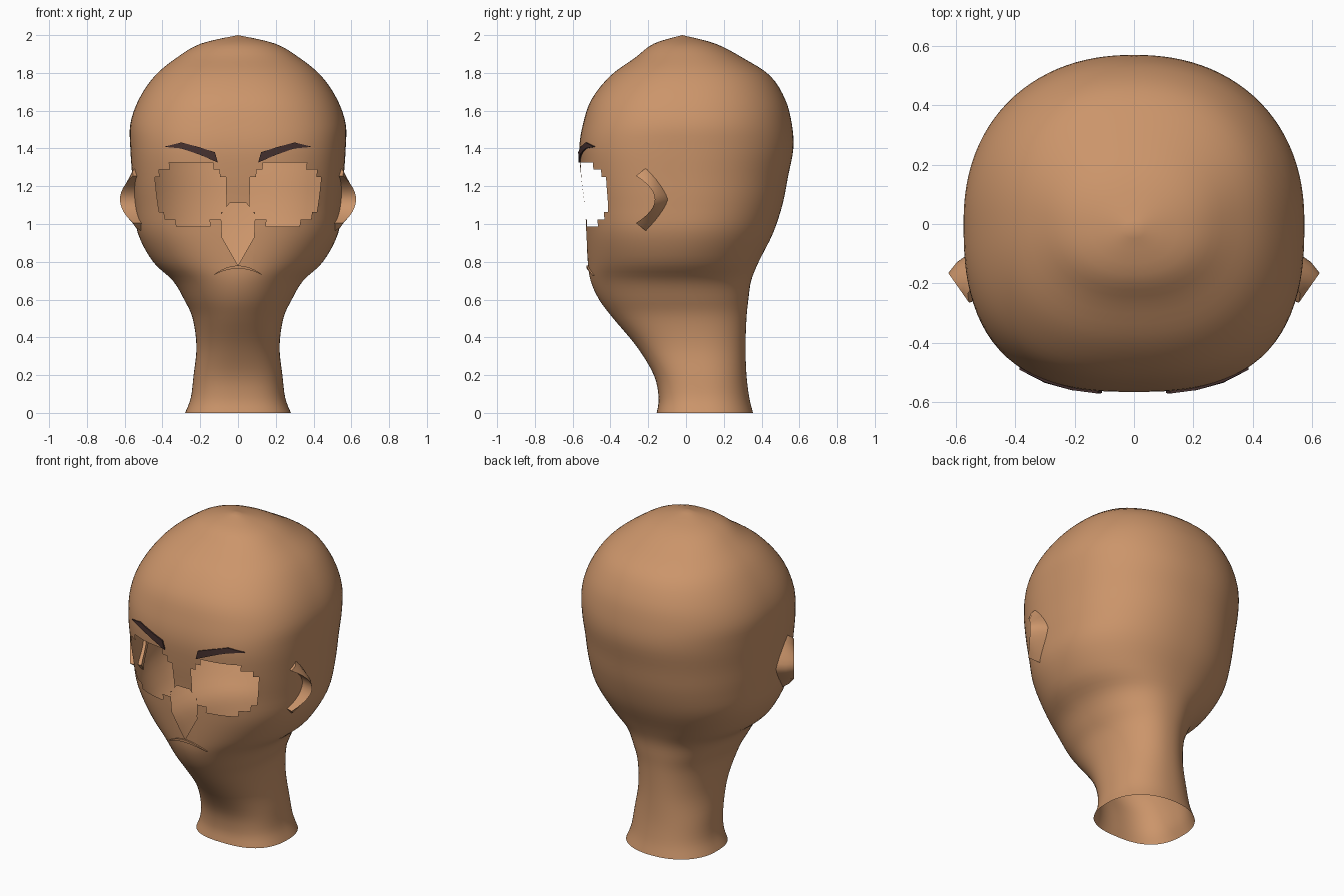
import bpy, bmesh, math
from mathutils import Vector

cube = bpy.data.objects.get("Cube")
if cube:
    bpy.data.objects.remove(cube, do_unlink=True)


def material(name, rgb):
    mat = bpy.data.materials.new(name)
    mat.use_nodes = True
    mat.diffuse_color = (*rgb, 1)
    mat.node_tree.nodes["Principled BSDF"].inputs["Base Color"].default_value = (*rgb, 1)
    return mat


skin = material("tan skin", (0.6, 0.3, 0.145))
hair = material("dark brown hair", (0.06, 0.03, 0.028))


def finish(bm, name, mat, angle):
    mesh = bpy.data.meshes.new(name)
    bm.to_mesh(mesh)
    bm.free()
    mesh.materials.append(mat)
    obj = bpy.data.objects.new(name, mesh)
    bpy.context.collection.objects.link(obj)
    bpy.ops.object.select_all(action='DESELECT')
    obj.select_set(True)
    bpy.context.view_layer.objects.active = obj
    bpy.ops.object.shade_smooth_by_angle(angle=math.radians(angle))
    return obj


# Head profile: height, half width, front y, back y, squareness of the front
PROFILE = [
    (0, .28, -.155, .355, 2.6), (.08, .25, -.145, .335, 2.6),
    (.2, .235, -.17, .32, 2.5), (.35, .22, -.26, .315, 2.3),
    (.5, .24, -.385, .32, 2.1), (.6, .285, -.46, .33, 2),
    (.7, .345, -.505, .345, 2), (.8, .45, -.52, .385, 2.1),
    (.95, .53, -.53, .46, 2.4), (1.1, .55, -.537, .51, 2.6),
    (1.25, .56, -.555, .54, 2.7), (1.4, .57, -.565, .568, 2.7),
    (1.53, .57, -.545, .56, 2.6), (1.66, .525, -.5, .525, 2.5),
    (1.785, .44, -.4, .445, 2.4), (1.88, .325, -.27, .3, 2.3),
    (1.955, .196, -.17, .155, 2.2), (2, 0, -.02, -.02, 2.2)]
BACK_POWER = 2.2
SEGMENTS = 108
STEPS = 4


def smooth_rows(rows):
    """Catmull-Rom interpolation of the profile rows."""
    pts = [Vector(r) for r in rows]
    out = []
    for i in range(len(pts) - 1):
        a, b, c = pts[max(i - 1, 0)], pts[i], pts[i + 1]
        d = pts[min(i + 2, len(pts) - 1)]
        for s in range(STEPS):
            t = s / STEPS
            out.append((2 * b + (c - a) * t + (2 * a - 5 * b + 4 * c - d) * t ** 2
                        + (3 * b - a - 3 * c + d) * t ** 3) / 2)
    return out


ROWS = smooth_rows(PROFILE)


def section(z):
    """Half width, half depth, centre y and front power at height z."""
    for lo, hi in zip(ROWS, ROWS[1:]):
        if lo[0] <= z <= hi[0]:
            r = lo.lerp(hi, (z - lo[0]) / (hi[0] - lo[0]))
            return r[1], (r[3] - r[2]) / 2, (r[2] + r[3]) / 2, r[4]


def front_y(x, z):
    a, b, c, n = section(z)
    return c - b * (1 - abs(x / a) ** n) ** (1 / n)


def side_x(y, z):
    a, b, c, n = section(z)
    return a * (1 - abs((y - c) / b) ** n) ** (1 / n)


def bridge(bm, rings):
    for lo, hi in zip(rings, rings[1:]):
        for k in range(len(lo)):
            j = (k + 1) % len(lo)
            bm.faces.new((lo[k], lo[j], hi[j], hi[k]))


# Head and neck: one open shell
bm = bmesh.new()
rings = []
for z, a, front, back, power in ROWS:
    b, c = (back - front) / 2, (front + back) / 2
    ring = []
    for k in range(SEGMENTS):
        ang = math.tau * k / SEGMENTS - math.pi / 2
        u, v = math.cos(ang), math.sin(ang)
        n = power if v < 0 else BACK_POWER
        r = (abs(u / a) ** n + abs(v / b) ** n) ** (-1 / n)
        ring.append(bm.verts.new((r * u, c + r * v, z)))
    rings.append(ring)
bridge(bm, rings)
top = bm.verts.new((0, PROFILE[-1][2], PROFILE[-1][0]))
for k in range(SEGMENTS):
    bm.faces.new((rings[-1][k], rings[-1][(k + 1) % SEGMENTS], top))


# Eye openings with stepped edges
def in_eye(face):
    p = face.calc_center_median()
    dx, dz = abs(p.x) - .245, p.z - 1.165
    return p.y < 0 and p.z < 1.32 and abs(dx / .195) ** 2.2 + abs(dz / .175) ** 2.2 < 1


bmesh.ops.delete(bm, geom=[f for f in bm.faces if in_eye(f)], context='FACES')

# Nose opening: cut along a pointed outline, then remove the inside
half = [(0, .78), (.085, .93), (.09, 1.05), (.045, 1.11)]
outline = half + [(-x, z) for x, z in reversed(half[1:])]
planes = []
for (x1, z1), (x2, z2) in zip(outline, outline[1:] + outline[:1]):
    planes.append((Vector((x1, 0, z1)), Vector((z2 - z1, 0, x1 - x2)).normalized()))


def near_nose(face):
    p = face.calc_center_median()
    return p.y < 0 and abs(p.x) < .11 and .76 < p.z < 1.13


for co, no in planes:
    faces = [f for f in bm.faces if near_nose(f)]
    geom = {e for f in faces for e in (*f.verts, *f.edges, f)}
    bmesh.ops.bisect_plane(bm, geom=list(geom), dist=1e-5, plane_co=co, plane_no=no)
inside = [f for f in bm.faces if near_nose(f)
          and all((f.calc_center_median() - co).dot(no) < 0 for co, no in planes)]
bmesh.ops.delete(bm, geom=inside, context='FACES')
finish(bm, "head", skin, 60)


# Thin plates that follow the face; stations are x, lower z, upper z
def face_plate(name, mat, stations, side=1):
    bm = bmesh.new()
    rings = []
    for x, lo, hi in stations:
        rings.append([bm.verts.new((side * x, front_y(x, z) + off, z))
                      for z, off in ((lo, 0), (lo, -.009), (hi, -.009), (hi, 0))])
    bridge(bm, rings)
    bm.faces.new(rings[0])
    bm.faces.new(rings[-1])
    bmesh.ops.recalc_face_normals(bm, faces=bm.faces)
    finish(bm, name, mat, 30)


BROW = [(.108, 1.326, 1.33), (.122, 1.332, 1.38), (.21, 1.37, 1.408),
        (.3, 1.4, 1.432), (.385, 1.408, 1.411)]
mouth = []
for i in range(-6, 7):
    t = i / 6
    z = .78 - .05 * t * t
    mouth.append((.13 * t, z - .002 - .014 * (1 - t * t), z))
face_plate("mouth", skin, mouth)


# Ears: crescents with a raised front rim
def ear(name, side):
    bm = bmesh.new()
    rings = []
    for i in range(-6, 7):
        t = i / 6
        rim_y, rim_z = -.165 - .1 * t * t, 1.13 + .125 * t
        back_y, back_z = -.09 - .115 * abs(t) ** 1.3, 1.13 + .172 * t
        rim_x = .625 - .07 * t * t
        base_x = side_x(back_y, back_z) - .01
        mid = ((rim_x + base_x) / 2 + .012, (rim_y + back_y) / 2, (rim_z + back_z) / 2)
        pts = [(side_x(rim_y, rim_z) - .015, rim_y + .02, rim_z),
               (rim_x, rim_y, rim_z), mid, (base_x, back_y, back_z)]
        rings.append([bm.verts.new((side * x, y, z)) for x, y, z in pts])
    bridge(bm, rings)
    bm.faces.new(rings[0])
    bm.faces.new(rings[-1])
    bmesh.ops.recalc_face_normals(bm, faces=bm.faces)
    finish(bm, name, skin, 50)


for label, side in (("left", 1), ("right", -1)):
    face_plate(label + "_eyebrow", hair, BROW, side)
    ear(label + "_ear", side)
